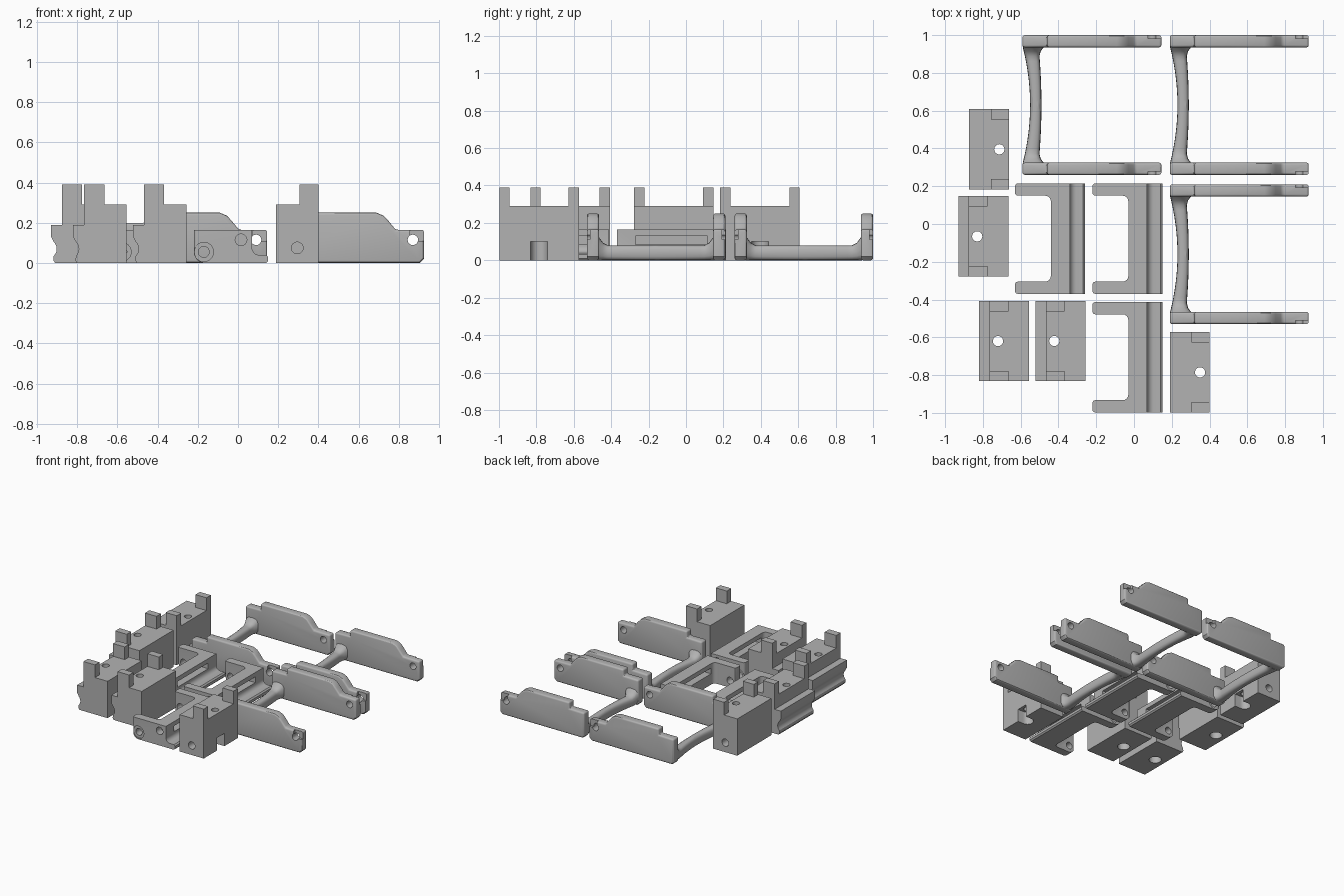
import bpy, bmesh, math
from mathutils import Matrix, Vector

if "Cube" in bpy.data.objects:
    bpy.data.objects.remove(bpy.data.objects["Cube"])

grey = bpy.data.materials.new("plain grey")
grey.diffuse_color = (0.45, 0.45, 0.45, 1)
grey.use_nodes = True
grey.node_tree.nodes["Principled BSDF"].inputs["Base Color"].default_value = grey.diffuse_color


def make(name, bm):
    bmesh.ops.recalc_face_normals(bm, faces=bm.faces)
    me = bpy.data.meshes.new(name)
    bm.to_mesh(me)
    bm.free()
    me.materials.append(grey)
    ob = bpy.data.objects.new(name, me)
    bpy.context.collection.objects.link(ob)
    return ob


def prism(name, pts, a, b, axis="y"):
    """Extrude an xz outline along y, or an xy outline along z."""
    bm = bmesh.new()
    put = (lambda p, t: (p[0], t, p[1])) if axis == "y" else (lambda p, t: (p[0], p[1], t))
    lo = [bm.verts.new(put(p, a)) for p in pts]
    hi = [bm.verts.new(put(p, b)) for p in pts]
    bm.faces.new(lo)
    bm.faces.new(hi)
    for i in range(len(pts)):
        j = (i + 1) % len(pts)
        bm.faces.new((lo[i], lo[j], hi[j], hi[i]))
    return make(name, bm)


def arc(cx, cy, r, a0, a1, n=6):
    return [(cx + r * math.cos(math.radians(a0 + (a1 - a0) * i / n)),
             cy + r * math.sin(math.radians(a0 + (a1 - a0) * i / n))) for i in range(n + 1)]


def disc(x, y, r, a, b, axis="y"):
    return prism("cutter", arc(x, y, r, 0, 360, 24)[:-1], a, b, axis)


def box(x0, x1, y0, y1, z0, z1):
    return prism("cutter", [(x0, y0), (x1, y0), (x1, y1), (x0, y1)], z0, z1, "z")


def apply(ob, mod):
    bpy.context.view_layer.objects.active = ob
    bpy.ops.object.modifier_apply(modifier=mod.name)


def combine(ob, others, op="DIFFERENCE"):
    for o in others:
        m = ob.modifiers.new("b", "BOOLEAN")
        m.operation, m.object, m.solver = op, o, "EXACT"
        apply(ob, m)
        bpy.data.objects.remove(o)
    return ob


def bevel(ob, w, n=3):
    m = ob.modifiers.new("bevel", "BEVEL")
    m.width, m.segments, m.limit_method = w, n, "ANGLE"
    m.angle_limit = math.radians(50)
    apply(ob, m)


def place(ob, spots):
    """Smooth the part and repeat it at each min-corner position."""
    bpy.ops.object.select_all(action="DESELECT")
    ob.select_set(True)
    bpy.context.view_layer.objects.active = ob
    bpy.ops.object.shade_smooth_by_angle(angle=math.radians(30))
    base = ob.name
    for i, (x, y) in enumerate(spots):
        o = ob if i == 0 else ob.copy()
        if i:
            bpy.context.collection.objects.link(o)
        o.name = f"{base}_{i + 1}"
        o.location = (x, y, 0)


# --- Handles: two side plates joined by a bowed grip bar ---
W, T = 0.74, 0.065
plate_outline = [(0, 0.015), (0.015, 0), (0.715, 0), (0.735, 0.02), (0.735, 0.165),
                 (0.595, 0.165), (0.56, 0.208), (0.535, 0.235), (0.5, 0.25),
                 (0.13, 0.25), (0.13, 0.2), (0, 0.2)]
handle_spots = [(-0.59, 0.26), (0.19, 0.26), (0.19, -0.53)]
for side, y0 in (("front", 0), ("back", W - T)):
    plate = prism(f"handle_{side}_plate", plate_outline, y0, y0 + T)
    bevel(plate, 0.012)
    pocket = (-0.1, 0.018) if side == "front" else (W - 0.018, W + 0.1)
    combine(plate, [disc(0.68, 0.115, 0.026, y0 - 0.1, y0 + T + 0.1),
                    box(0.665, 0.8, *pocket, 0.11, 0.3)])
    place(plate, handle_spots)

bm = bmesh.new()
rings, N = [], 24
for i in range(N + 1):
    t = 2 * i / N - 1
    flare = max(0, (abs(t) - 0.82) / 0.18) ** 2
    left, right = 0.04 * (1 - t * t), 0.10 - 0.015 * t * t + 0.03 * flare
    top = 0.08 + 0.05 * flare
    ring = []
    for k in range(16):
        c, s = math.cos(math.pi * k / 8), math.sin(math.pi * k / 8)
        px = math.copysign(abs(c) ** 0.7, c)
        pz = math.copysign(abs(s) ** 0.7, s)
        ring.append(bm.verts.new(((left + right) / 2 + px * (right - left) / 2,
                                  W / 2 + t * (W / 2 - T + 0.005), top / 2 * (1 + pz))))
    rings.append(ring)
for a, b in zip(rings, rings[1:]):
    for k in range(16):
        bm.faces.new((a[k], a[(k + 1) % 16], b[(k + 1) % 16], b[k]))
bm.faces.new(rings[0])
bm.faces.new(rings[-1])
place(make("handle_grip_bar", bm), handle_spots)

# --- Brackets: U frame with a ledge, slot and pivot holes ---
L = 0.585
half = [(0.015, 0), (0.29, 0)]
u_outline = (half + [(0.29, L), (0.015, L)] + arc(0.015, L - 0.015, 0.015, 90, 180, 3)
             + arc(0.015, L - T + 0.015, 0.015, 180, 270, 3)
             + arc(0.16, L - T - 0.03, 0.03, 90, 0, 4)
             + arc(0.16, T + 0.03, 0.03, 0, -90, 4)
             + arc(0.015, T - 0.015, 0.015, 90, 180, 3)
             + arc(0.015, 0.015, 0.015, 180, 270, 3)[:-1])
u_outline = [p for i, p in enumerate(u_outline)
             if (Vector(p) - Vector(u_outline[i - 1])).length > 1e-5]
bracket = prism("bracket", u_outline, 0, 0.165, "z")
ledge = prism("ledge", [(0.25, 0), (0.36, 0), (0.37, 0.01), (0.37, 0.03), (0.36, 0.04)]
              + arc(0.325, 0.075, 0.035, 270, 180) + [(0.25, 0.12)], 0, L)
combine(bracket, [ledge], "UNION")
tip = prism("cutter", [(-0.02, -0.02), (0.055, -0.02)] + arc(0.055, 0.055, 0.055, 270, 180)
            + [(-0.02, 0.055)], -0.1, L + 0.1)
slot = box(0.1, 0.4, 0.1, L - 0.1, 0.085, 0.13)
combine(bracket, [tip, slot, disc(0.05, 0.055, 0.027, -0.1, L + 0.1),
                  disc(0.05, 0.055, 0.048, -0.1, 0.008),
                  disc(0.05, 0.055, 0.048, L - 0.008, L + 0.1),
                  disc(0.235, 0.115, 0.029, -0.1, 0.06),
                  disc(0.235, 0.115, 0.029, L - 0.06, L + 0.1)])
place(bracket, [(-0.22, -0.998), (-0.22, -0.37), (-0.63, -0.37)])


# --- Blocks: body with two end posts and a counterbored bolt hole ---
B = 0.425


def posts(x0, x1):
    return [box(x0, x1, y, y + 0.055, 0.2, 0.39) for y in (0, B - 0.055)]


# Grooved blocks have a stepped lip and a rounded channel on the left side
grooved = prism("grooved_block", [(0.02, 0), (0.265, 0), (0.265, 0.29), (0.055, 0.29),
                                  (0.055, 0.19), (0, 0.19), (0, 0.13)]
                + arc(-0.022, 0.07, 0.05, 45, -45) + [(0.012, 0.012)], 0, B)
combine(grooved, posts(0.055, 0.155), "UNION")
combine(grooved, [disc(0.1, B / 2, 0.027, -0.1, 0.5, "z"),
                  disc(0.1, B / 2, 0.045, -0.1, 0.1, "z")])
place(grooved, [(-0.93, -0.278), (-0.82, -0.832), (-0.522, -0.832)])

# Plain blocks have side holes and a counterbore open to the right side
plain = prism("plain_block", [(0, 0), (0.21, 0), (0.21, 0.29), (0, 0.29)], 0, B)
combine(plain, posts(0.115, 0.21), "UNION")
combine(plain, [disc(0.16, B / 2, 0.027, -0.1, 0.5, "z"),
                disc(0.16, B / 2, 0.045, -0.1, 0.1, "z"),
                box(0.16, 0.3, B / 2 - 0.045, B / 2 + 0.045, -0.1, 0.1),
                disc(0.105, 0.075, 0.029, -0.1, 0.1),
                disc(0.105, 0.075, 0.029, B - 0.1, B + 0.1)])
place(plain, [(0.19, -0.998), (-0.873, 0.183)])
